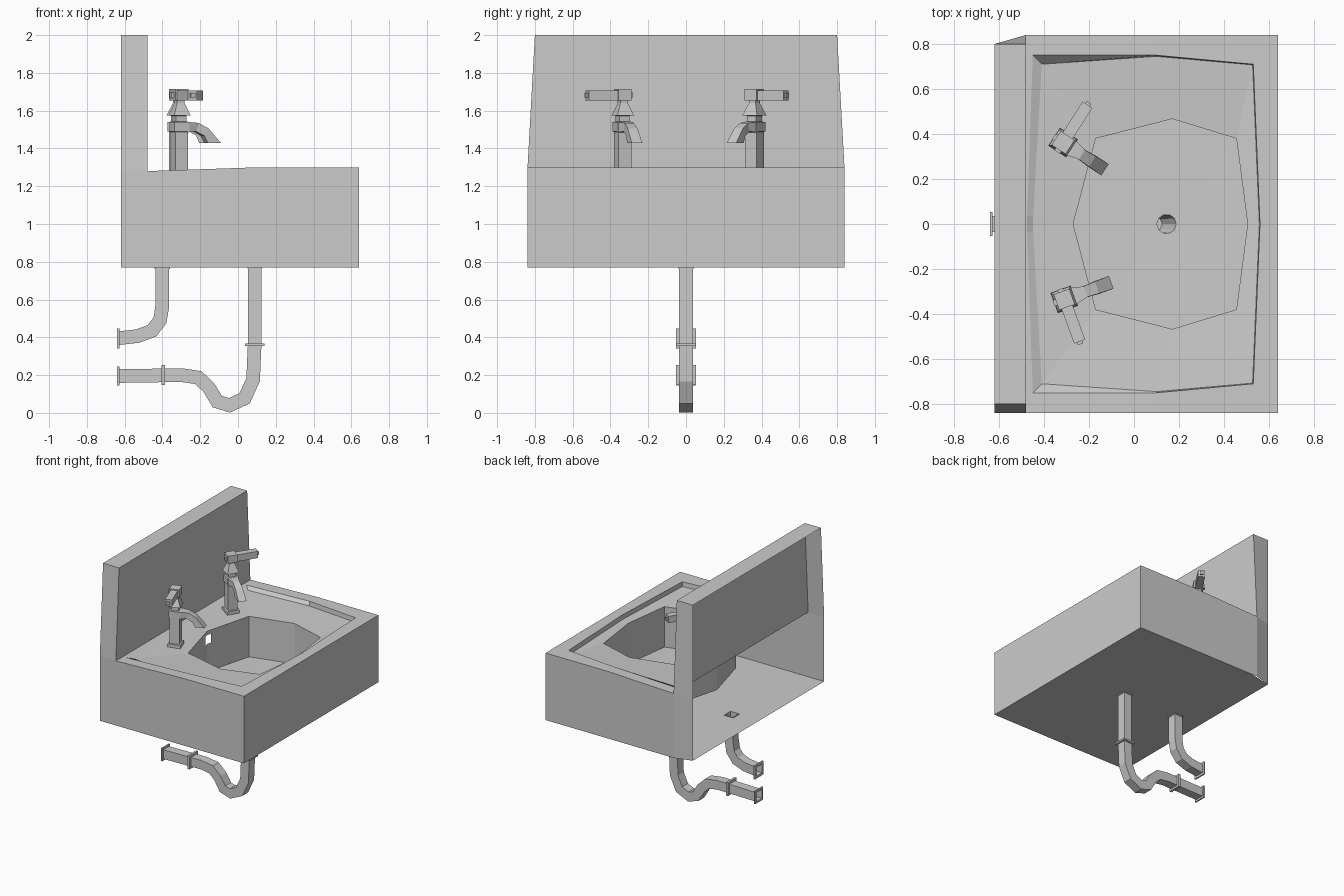
import bpy, bmesh, math
from mathutils import Vector, Matrix

if "Cube" in bpy.data.objects:
    bpy.data.objects.remove(bpy.data.objects["Cube"])


def make(name, bm, recalc=True):
    bmesh.ops.remove_doubles(bm, verts=bm.verts, dist=0.0005)
    if recalc:
        bmesh.ops.recalc_face_normals(bm, faces=bm.faces)
    me = bpy.data.meshes.new(name)
    bm.to_mesh(me)
    bm.free()
    ob = bpy.data.objects.new(name, me)
    bpy.context.collection.objects.link(ob)
    return ob


def face(bm, pts):
    bm.faces.new([bm.verts.new(p) for p in pts])


def band(bm, a, b, skip=()):
    n = len(a)
    for i in range(n):
        if i not in skip:
            j = (i + 1) % n
            face(bm, (a[i], a[j], b[j], b[i]))


def loft(name, rings, caps=True, cyclic=False, matrix=None):
    bm = bmesh.new()
    for a, b in zip(rings, rings[1:]):
        band(bm, a, b)
    if cyclic:
        band(bm, rings[-1], rings[0])
    elif caps:
        face(bm, rings[0])
        face(bm, rings[-1])
    ob = make(name, bm)
    if matrix:
        ob.data.transform(matrix)
    return ob


def mirror_ring(half, z=None):
    """Six points from front to back, mirrored across y to ten."""
    pts = [Vector(p if z is None else (p[0], p[1], z)) for p in half]
    return pts + [Vector((p.x, -p.y, p.z)) for p in pts[4:0:-1]]


def circle(x, z, r):
    return [Vector((x + r * math.cos(i * math.pi / 5), r * math.sin(i * math.pi / 5), z)) for i in range(10)]


# Basin shell: sides, rim, recessed deck, bowl and drain as nested rings
outer = [(.64, 0, 1.3), (.64, .84, 1.3), (.1, .84, 1.3), (-.48, .84, 1.28), (-.48, .035, 1.28), (-.48, 0, 1.28)]
inner = [(.56, 0, 1.3), (.53, .71, 1.3), (.1, .75, 1.3), (-.45, .75, 1.28), (-.475, .035, 1.28), (-.475, 0, 1.28)]
deck = [(.557, 0), (.527, .707), (.1, .745), (-.41, .71), (-.448, .035), (-.45, 0)]
bowl = [(.505, 0), (.455, .38), (.17, .467), (-.17, .38), (-.261, .035), (-.27, 0)]
rings = [mirror_ring(outer, .77), mirror_ring(outer), mirror_ring(inner), mirror_ring(deck, 1.265),
         mirror_ring(bowl, 1.25), mirror_ring(bowl, 1.22), mirror_ring(bowl, 1.15), mirror_ring(bowl, .93),
         circle(.145, .925, .043), circle(.09, .77, .035)]
skips = {0: (3, 4, 5, 6), 5: (4, 5)}   # open back, overflow hole
bm = bmesh.new()
for k in range(len(rings) - 1):
    band(bm, rings[k], rings[k + 1], skips.get(k, ()))
# Underside with a square pipe hole
xs, ys = (-.62, -.435, -.365, .64), (-.84, -.035, .035, .84)


def under(i, j):
    return (xs[i], .8 if (i, j) == (0, 3) else ys[j], .77)


for i in range(3):
    for j in range(3):
        if (i, j) != (1, 1):
            face(bm, (under(i, j), under(i, j + 1), under(i + 1, j + 1), under(i + 1, j)))
# Backsplash: front, top and sides, open behind
F, B = -.48, -.62
face(bm, ((F, -.84, 1.28), (F, .84, 1.28), (F, .8, 2), (F, -.8, 2)))
face(bm, ((F, -.8, 2), (F, .8, 2), (B, .8, 2), (B, -.8, 2)))
face(bm, ((B, -.84, .77), (F, -.84, .77), (F, -.84, 1.28), (B, -.84, 1.28)))
face(bm, ((B, -.84, 1.28), (F, -.84, 1.28), (F, -.8, 2), (B, -.8, 2)))
face(bm, ((F, .84, .77), (B, .8, .77), (B, .8, 1.28), (F, .84, 1.28)))
face(bm, ((F, .84, 1.28), (B, .8, 1.28), (B, .8, 2), (F, .8, 2)))
make("basin_and_backsplash", bm, recalc=False)


# Taps
def box(name, x, y, z, m):
    return loft(name, [[(x[0], y[0], c), (x[1], y[0], c), (x[1], y[1], c), (x[0], y[1], c)] for c in z], matrix=m)


def tap(side, x, y, angle, s):
    m = Matrix.Translation((x, y, 0)) @ Matrix.Rotation(math.radians(angle), 4, 'Z')
    column = [(1.255, .048), (1.282, .048), (1.284, .036), (1.488, .036), (1.49, .042), (1.54, .042),
              (1.542, .029), (1.573, .029), (1.575, .046), (1.64, .021), (1.653, .021), (1.655, .037), (1.715, .037)]
    loft(side + "_tap_column", [[(-h, -h, z), (h, -h, z), (h, h, z), (-h, h, z)] for z, h in column], matrix=m)
    # Spout sections: top x, z, bottom x, z, half width
    spout = [(.03, 1.54, .03, 1.485, .042), (.1, 1.535, .085, 1.49, .025),
             (.155, 1.505, .13, 1.467, .028), (.222, 1.43, .15, 1.43, .03)]
    loft(side + "_tap_spout", [[(a, -w, b), (a, w, b), (c, w, d), (c, -w, d)] for a, b, c, d, w in spout], matrix=m)
    for part, r, w, z in (("lever", (.036, .2), .026, (1.655, 1.708)),
                          ("lever_tip", (.198, .212), .012, (1.67, 1.694)),
                          ("head_stub", (-.05, -.036), .014, (1.668, 1.698))):
        box(side + "_tap_" + part, (-w, w), sorted((s * r[0], s * r[1])), z, m)
    box(side + "_tap_back_stub", (-.05, -.036), (-.014, .014), (1.668, 1.698), m)


tap("right", -.315, .362, -33, 1)
tap("left", -.31, -.335, 20, -1)


# Pipes: square section swept with mitred bends
def pipe(name, path, h=.036):
    pts = [Vector((x, 0, z)) for x, z in path]
    secs = []
    for i, p in enumerate(pts):
        a = (p - pts[i - 1]).normalized() if i else None
        b = (pts[i + 1] - p).normalized() if i < len(pts) - 1 else a
        a = a or b
        t = (a + b).normalized()
        n = Vector((-t.z, 0, t.x)) * (h / t.dot(a))
        w = Vector((0, h, 0))
        secs.append([p + n + w, p + n - w, p - n - w, p - n + w])
    loft(name, secs, caps=False)


def collar(name, x, z, half, thick, upright):
    secs = []
    for t, h in ((-thick, half), (thick, half), (thick, .035), (-thick, .035)):
        sq = ((-h, -h), (h, -h), (h, h), (-h, h))
        secs.append([(x + u, v, z + t) if upright else (x + t, v, z + u) for u, v in sq])
    loft(name, secs, cyclic=True)


pipe("supply_pipe", [(-.4, .77), (-.4, .57), (-.413, .49), (-.455, .435), (-.53, .407), (-.635, .395)])
pipe("drain_trap_pipe", [(.088, .77), (.088, .36), (.08, .175), (.035, .077), (-.045, .04), (-.11, .06),
                         (-.155, .135), (-.21, .187), (-.3, .2), (-.635, .195)])
collar("supply_wall_flange", -.634, .395, .053, .006, False)
collar("drain_wall_flange", -.634, .195, .05, .006, False)
collar("drain_joint_ring", -.395, .2, .053, .009, False)
collar("trap_joint_ring", .088, .36, .052, .007, True)
collar("supply_top_ring", -.4, .768, .041, .006, True)
collar("drain_top_ring", .088, .768, .039, .004, True)
